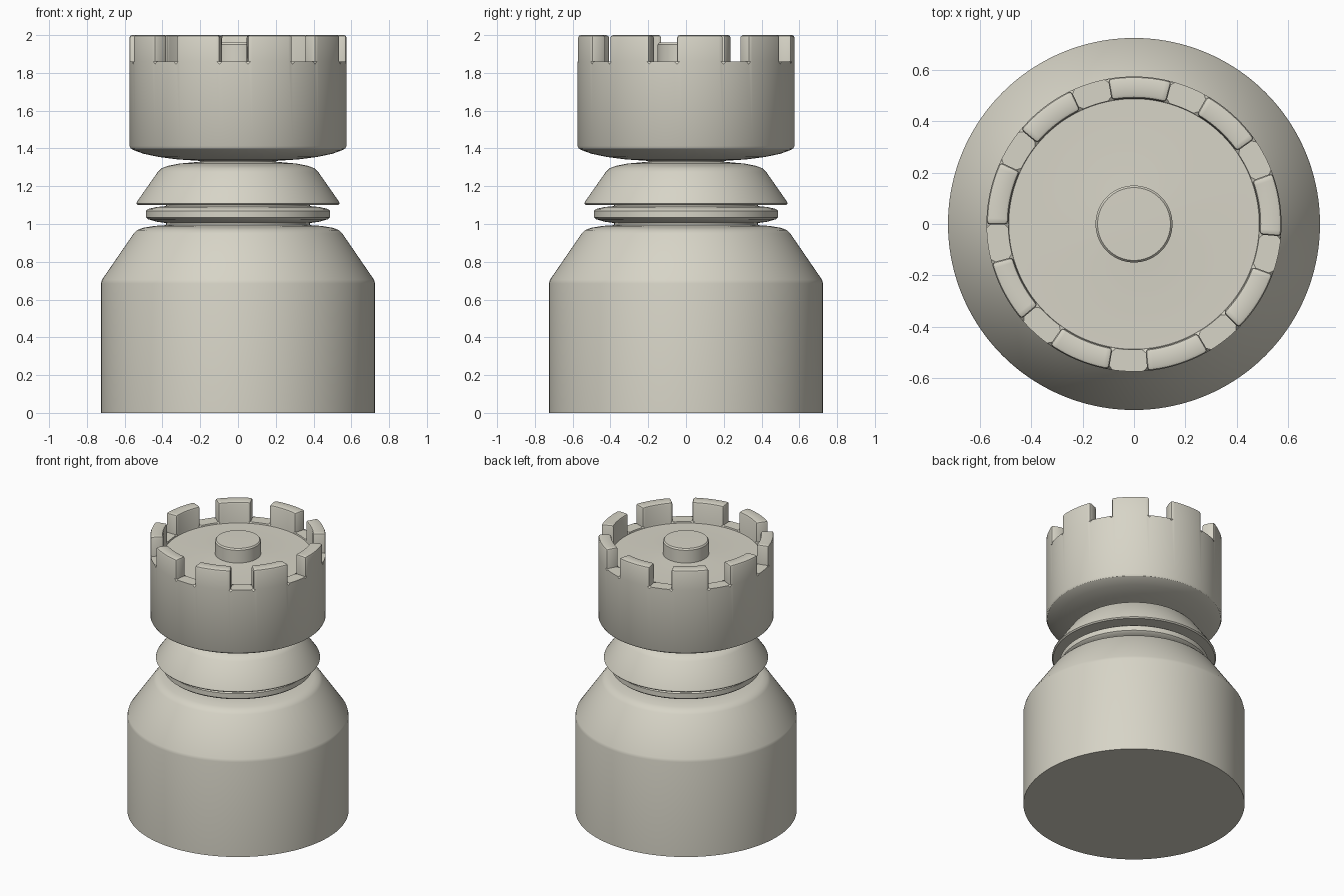
import bpy, bmesh, math

if "Cube" in bpy.data.objects:
    bpy.data.objects.remove(bpy.data.objects["Cube"])

SEG = 144  # divides into 9 battlement periods of 16 segments

cream = bpy.data.materials.new("warm cream")
cream.diffuse_color = (0.68, 0.66, 0.57, 1)
cream.use_nodes = True
cream.node_tree.nodes["Principled BSDF"].inputs["Base Color"].default_value = cream.diffuse_color


def lathe(bm, profile, start=0.0):
    """Revolve (radius, z) points about z; radius 0 makes a pole."""
    rings = []
    for r, z in profile:
        if r == 0:
            rings.append([bm.verts.new((0, 0, z))] * SEG)
        else:
            rings.append([bm.verts.new((r * math.cos(start + i * math.tau / SEG),
                                        r * math.sin(start + i * math.tau / SEG), z))
                          for i in range(SEG)])
    strips = []
    for a, b in zip(rings, rings[1:]):
        strip = []
        for i in range(SEG):
            j = (i + 1) % SEG
            quad = list(dict.fromkeys((a[i], a[j], b[j], b[i])))
            strip.append(bm.faces.new(quad))
        strips.append(strip)
    return strips


def finish(bm, name):
    bmesh.ops.recalc_face_normals(bm, faces=bm.faces[:])
    me = bpy.data.meshes.new(name)
    bm.to_mesh(me)
    bm.free()
    me.materials.append(cream)
    ob = bpy.data.objects.new(name, me)
    bpy.context.collection.objects.link(ob)
    bpy.ops.object.select_all(action='DESELECT')
    ob.select_set(True)
    bpy.context.view_layer.objects.active = ob
    bpy.ops.object.shade_smooth_by_angle(angle=math.radians(32))
    return ob


def turned(name, profile):
    bm = bmesh.new()
    lathe(bm, profile)
    finish(bm, name)


# Wide base with sloped shoulder
turned("base", [(0, 0), (0.725, 0), (0.725, 0.685), (0.72, 0.705), (0.552, 0.95),
                (0.535, 0.968), (0.50, 0.98), (0.44, 0.99), (0.38, 0.994), (0, 0.994)])

# Thin neck ring
turned("neck_ring", [(0, 0.985), (0.38, 0.985), (0.38, 1.005), (0.43, 1.012), (0.475, 1.025),
                     (0.487, 1.035), (0.487, 1.07), (0.475, 1.08), (0.43, 1.09),
                     (0.38, 1.095), (0.38, 1.11), (0, 1.11)])

# Flared collar
turned("collar", [(0, 1.10), (0.48, 1.10), (0.53, 1.10), (0.538, 1.108), (0.535, 1.118),
                  (0.425, 1.275), (0.405, 1.295), (0.37, 1.308), (0.31, 1.32),
                  (0.20, 1.33), (0.20, 1.345), (0, 1.345)])

# Head with dished floor, centre knob and battlements
bm = bmesh.new()
RIM = 1.86
strips = lathe(bm, [(0, 1.332), (0.20, 1.334), (0.32, 1.342), (0.42, 1.355), (0.50, 1.372),
                    (0.55, 1.39), (0.568, 1.40), (0.575, 1.413), (0.575, RIM), (0.49, RIM),
                    (0.488, 1.85), (0.30, 1.85), (0.15, 1.858), (0.15, 1.95),
                    (0.142, 1.96), (0, 1.962)], math.radians(-4.8))
rim = strips[8]
tops = [f for i, f in enumerate(rim) if i % 16 < 10]
bmesh.ops.recalc_face_normals(bm, faces=bm.faces[:])
ext = bmesh.ops.extrude_face_region(bm, geom=tops)
raised = [v for v in ext["geom"] if isinstance(v, bmesh.types.BMVert)]
bmesh.ops.translate(bm, verts=raised, vec=(0, 0, 2 - RIM))
old = [f for f in tops if f.is_valid]
if old:
    bmesh.ops.delete(bm, geom=old, context='FACES')
bmesh.ops.recalc_face_normals(bm, faces=bm.faces[:])
sharp = [e for e in bm.edges if len(e.link_faces) == 2
         and max(v.co.z for v in e.verts) > 1.99
         and e.calc_face_angle(0) > math.radians(40)]
bmesh.ops.bevel(bm, geom=sharp, offset=0.014, offset_type='OFFSET', segments=2,
                profile=0.5, affect='EDGES', clamp_overlap=True)
finish(bm, "battlement_head")
